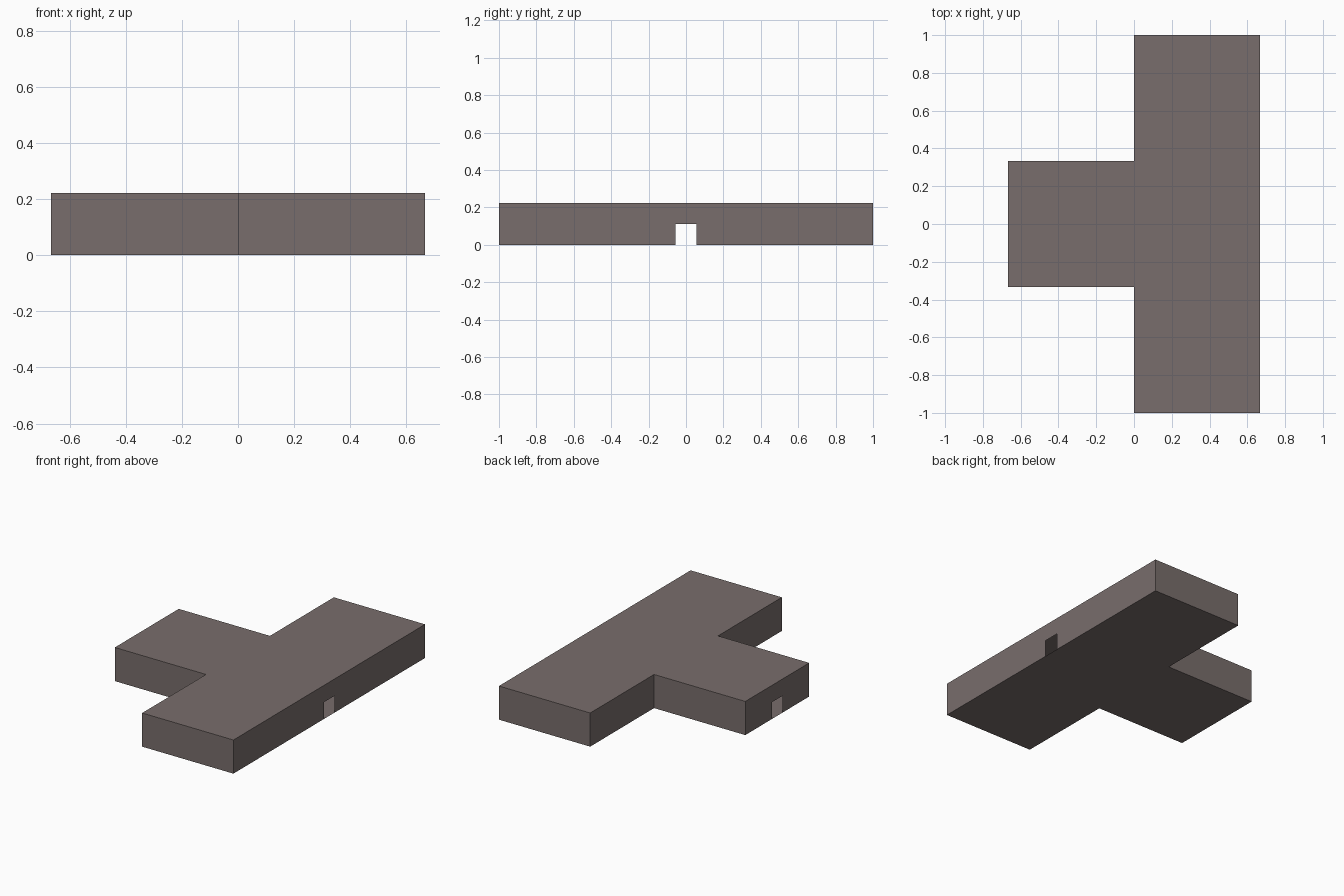
import bpy
import bmesh

if "Cube" in bpy.data.objects:
    bpy.data.objects.remove(bpy.data.objects["Cube"])

H = 2 / 9        # slab height
A = 2 / 3        # half length in x
B = 1 / 3        # half width of the stem
D = 1 / 18       # half width of a doorway
DH = 1 / 9       # doorway height

bm = bmesh.new()

# T-shaped footprint, counter-clockwise; True marks a wall with a doorway
outline = [(-A, -B, False), (0, -B, False), (0, -1, False), (A, -1, True),
           (A, 1, False), (0, 1, False), (0, B, False), (-A, B, True)]


def wall(p, q, door):
    pts = [(p[0], p[1], 0)]
    if door:
        s = D if q[1] > p[1] else -D
        pts += [(p[0], -s, 0), (p[0], -s, DH), (p[0], s, DH), (p[0], s, 0)]
    pts += [(q[0], q[1], 0), (q[0], q[1], H), (p[0], p[1], H)]
    bm.faces.new([bm.verts.new(c) for c in pts])


# Thin outer walls of the hollow shell
for i, p in enumerate(outline):
    wall(p, outline[(i + 1) % len(outline)], p[2])

# Roof and floor
bm.faces.new([bm.verts.new((x, y, H)) for x, y, _ in outline])
bm.faces.new([bm.verts.new((x, y, 0)) for x, y, _ in reversed(outline)])
bmesh.ops.remove_doubles(bm, verts=bm.verts, dist=1e-5)

mesh = bpy.data.meshes.new("t_shaped_hall")
bm.to_mesh(mesh)
bm.free()
hall = bpy.data.objects.new("t_shaped_hall", mesh)
bpy.context.collection.objects.link(hall)

# Warm grey-brown surface
mat = bpy.data.materials.new("warm_grey")
mat.diffuse_color = (0.19, 0.155, 0.15, 1)
mat.use_nodes = True
mat.node_tree.nodes["Principled BSDF"].inputs["Base Color"].default_value = mat.diffuse_color
mesh.materials.append(mat)
